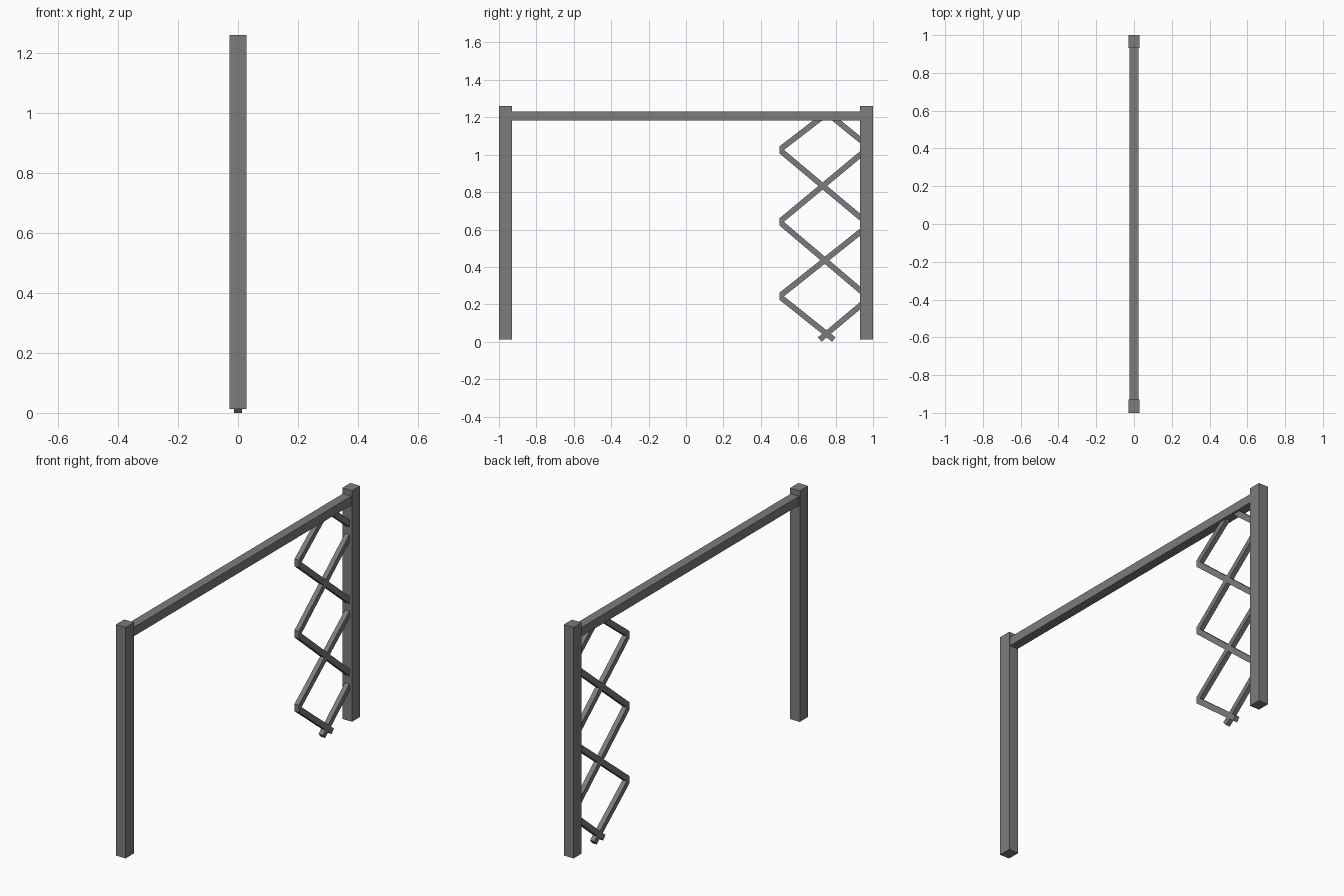
import bpy, bmesh
from mathutils import Vector

if "Cube" in bpy.data.objects:
    bpy.data.objects.remove(bpy.data.objects["Cube"])

# Dark grey painted metal
dark = bpy.data.materials.new("dark_grey")
dark.diffuse_color = (0.2, 0.2, 0.2, 1)
dark.use_nodes = True
dark.node_tree.nodes["Principled BSDF"].inputs["Base Color"].default_value = dark.diffuse_color

def extrude_profile(name, pts, half_x):
    """Extrude a closed (y, z) outline symmetrically along x."""
    bm = bmesh.new()
    face = bm.faces.new([bm.verts.new((-half_x, y, z)) for y, z in pts])
    ext = bmesh.ops.extrude_face_region(bm, geom=[face])
    verts = [v for v in ext["geom"] if isinstance(v, bmesh.types.BMVert)]
    bmesh.ops.translate(bm, verts=verts, vec=(2 * half_x, 0, 0))
    # the extrude may drop the starting face: close any open end
    bmesh.ops.holes_fill(bm, edges=[e for e in bm.edges if e.is_boundary])
    bmesh.ops.recalc_face_normals(bm, faces=bm.faces)
    mesh = bpy.data.meshes.new(name)
    bm.to_mesh(mesh)
    bm.free()
    mesh.materials.append(dark)
    obj = bpy.data.objects.new(name, mesh)
    bpy.context.collection.objects.link(obj)
    return obj

def box(name, y0, y1, z0, z1, half_x):
    return extrude_profile(name, [(y0, z0), (y1, z0), (y1, z1), (y0, z1)], half_x)

def bar(name, p, q, square_end=False, t=0.03, half_x=0.013):
    """Slanted bar from p to q, ends cut vertically (or q cut square)."""
    p, q = Vector(p), Vector(q)
    d = (q - p).normalized()
    up = Vector((0, t / 2 / abs(d.x)))
    n = Vector((-d.y, d.x)) * (t / 2)
    if n.y < 0:
        n = -n
    end = n if square_end else up
    return extrude_profile(name, [p - up, q - end, q + end, p + up], half_x)

# Gate posts
box("left_post", -1.0, -0.929, 0.013, 1.26, 0.029)
box("right_post", 0.931, 1.0, 0.013, 1.26, 0.029)

# Top rail
box("top_rail", -0.935, 0.94, 1.182, 1.23, 0.025)

# Folding lattice: bars zigzag between the free edge and the post
free = [(0.5, 1.026), (0.5, 0.641), (0.5, 0.243)]
fixed = [(0.98, 1.04), (0.98, 0.625), (0.98, 0.234)]
for i in range(2):
    bar(f"lattice_falling_{i + 1}", free[i], fixed[i + 1])
    bar(f"lattice_rising_{i + 1}", free[i + 1], fixed[i])

# Half bars tucked into the rail
bar("lattice_top_free", free[0], (0.735, 1.207))
bar("lattice_top_fixed", fixed[0], (0.775, 1.207))

# Half bars crossing at the foot, lower corners on the ground
bar("lattice_foot_free", free[2], (0.79, 0.0118), True)
bar("lattice_foot_fixed", fixed[2], (0.715, 0.0115), True)
